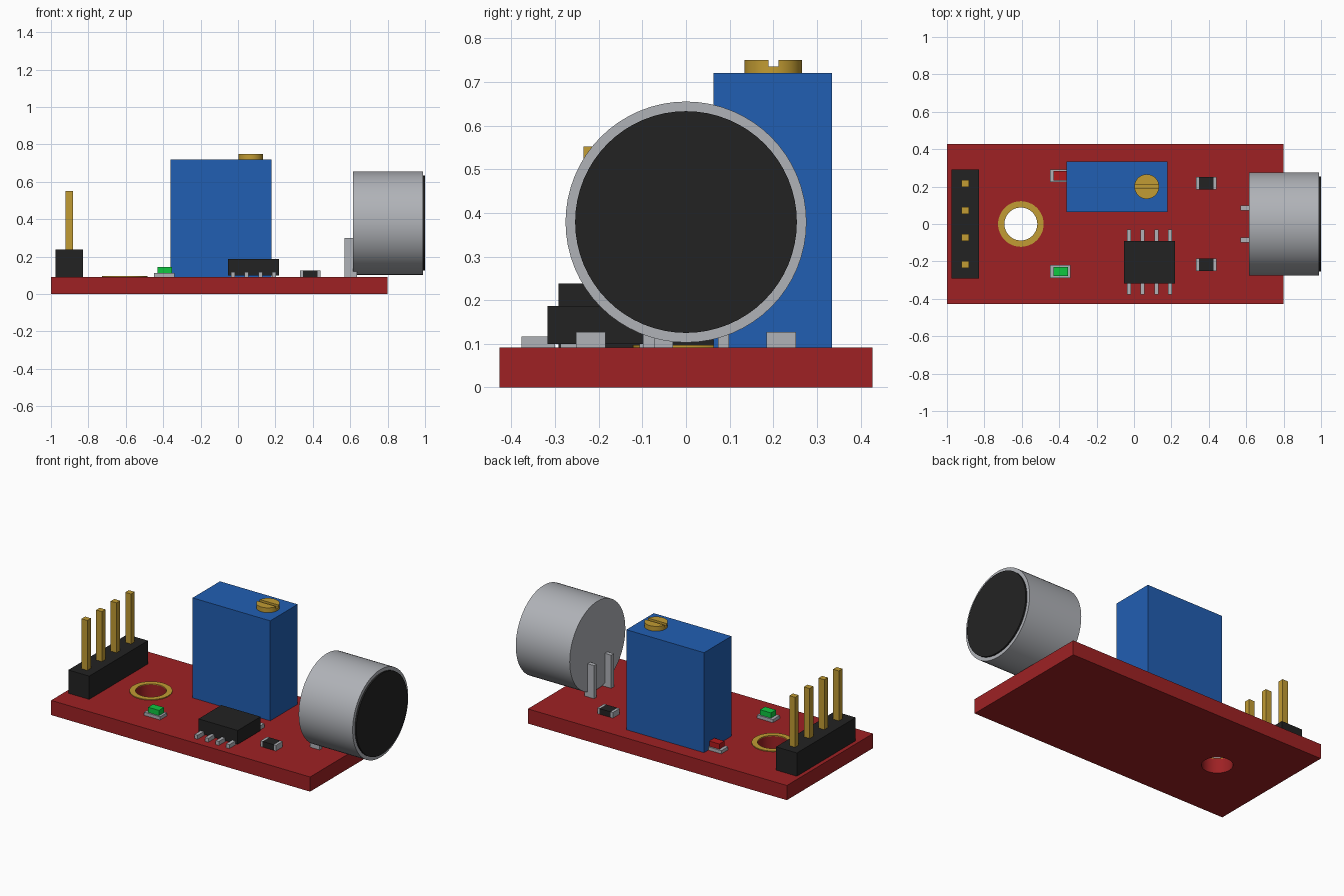
import bpy
import math

cube = bpy.data.objects.get("Cube")
if cube:
    bpy.data.objects.remove(cube, do_unlink=True)


def material(name, *srgb):
    """Flat material from sRGB values, stored as linear."""
    color = [((c + 0.055) / 1.055) ** 2.4 for c in srgb] + [1]
    mat = bpy.data.materials.new(name)
    mat.use_nodes = True
    mat.diffuse_color = color
    mat.node_tree.nodes["Principled BSDF"].inputs["Base Color"].default_value = color
    return mat


RED = material("board red", 0.62, 0.13, 0.14)
BLUE = material("housing blue", 0.13, 0.37, 0.70)
BLACK = material("plastic black", 0.135, 0.135, 0.135)
SILVER = material("metal silver", 0.69, 0.70, 0.72)
GOLD = material("contact gold", 0.76, 0.61, 0.20)
GREEN = material("lamp green", 0.06, 0.78, 0.25)
LAMP_RED = material("lamp red", 0.70, 0.10, 0.11)


def box(name, mat, x, y, z):
    """Box spanning the given (low, high) ranges."""
    bpy.ops.mesh.primitive_cube_add(size=1, location=[sum(r) / 2 for r in (x, y, z)])
    ob = bpy.context.object
    ob.scale = [r[1] - r[0] for r in (x, y, z)]
    bpy.ops.object.transform_apply(location=False, rotation=False, scale=True)
    ob.name = name
    ob.data.materials.append(mat)
    return ob


def around(center, width):
    return center - width / 2, center + width / 2


def arc(x, y, radius, start=0, sweep=math.tau, steps=48):
    angles = [start + sweep * i / steps for i in range(steps + (sweep < math.tau))]
    return [(x + radius * math.cos(a), y + radius * math.sin(a)) for a in angles]


def plate(name, mat, outlines, z0, z1):
    """Extruded flat shape; inner outlines become holes."""
    curve = bpy.data.curves.new(name, "CURVE")
    curve.dimensions = "2D"
    curve.fill_mode = "BOTH"
    curve.extrude = (z1 - z0) / 2
    for outline in outlines:
        spline = curve.splines.new("POLY")
        spline.points.add(len(outline) - 1)
        for point, (x, y) in zip(spline.points, outline):
            point.co = (x, y, 0, 1)
        spline.use_cyclic_u = True
    ob = bpy.data.objects.new(name, curve)
    ob.location.z = (z0 + z1) / 2
    bpy.context.collection.objects.link(ob)
    bpy.ops.object.select_all(action="DESELECT")
    ob.select_set(True)
    bpy.context.view_layer.objects.active = ob
    bpy.ops.object.convert(target="MESH")
    ob = bpy.context.object
    ob.name = name
    ob.data.materials.clear()
    ob.data.materials.append(mat)
    bpy.ops.object.shade_smooth_by_angle(angle=math.radians(30))
    return ob


def drum(name, mat, radius, x0, x1, z):
    """Cylinder lying along x."""
    bpy.ops.mesh.primitive_cylinder_add(vertices=64, radius=radius, depth=x1 - x0,
                                        location=((x0 + x1) / 2, 0, z),
                                        rotation=(0, math.pi / 2, 0))
    ob = bpy.context.object
    ob.name = name
    ob.data.materials.append(mat)
    bpy.ops.object.shade_smooth_by_angle(angle=math.radians(30))


TOP = 0.092

# Circuit board with plated mounting hole
corners = [(-1, -0.427), (0.8, -0.427), (0.8, 0.427), (-1, 0.427)]
plate("circuit_board", RED, [corners, arc(-0.605, 0, 0.088)], 0, TOP)
plate("hole_ring", GOLD, [arc(-0.605, 0, 0.122), arc(-0.605, 0, 0.088)], TOP, 0.097)

# Pin header
box("header_base", BLACK, (-0.975, -0.83), (-0.292, 0.292), (TOP, 0.238))
for i in range(4):
    box(f"header_pin_{i + 1}", GOLD, around(-0.903, 0.04),
        around(-0.217 + i * 0.1447, 0.036), (TOP, 0.552))

# Trimmer housing and slotted screw
box("trimmer_housing", BLUE, (-0.36, 0.18), (0.063, 0.335), (TOP, 0.72))
SX, SY, SR = 0.068, 0.2, 0.066
plate("screw_base", GOLD, [arc(SX, SY, SR)], 0.72, 0.735)
tilt = math.asin(0.0115 / SR)
for side, start in (("back", tilt), ("front", math.pi + tilt)):
    half = arc(SX, SY, SR, start, math.pi - 2 * tilt, 24)
    plate(f"screw_head_{side}", GOLD, [half], 0.735, 0.75)

# Indicator lamps
for name, mat, y in (("green", GREEN, -0.254), ("red", LAMP_RED, 0.258)):
    box(f"{name}_lamp_base", SILVER, around(-0.395, 0.11), around(y, 0.068), (TOP, 0.112))
    box(f"{name}_lamp_lens", mat, around(-0.392, 0.076), around(y, 0.05), (0.112, 0.145))

# Chip with leads on both long sides
box("chip_body", BLACK, (-0.053, 0.22), (-0.317, -0.09), (0.1, 0.187))
for i in range(4):
    for side, y in (("front", (-0.377, -0.3)), ("back", (-0.107, -0.03))):
        box(f"chip_lead_{side}_{i + 1}", SILVER, around(-0.027 + i * 0.0733, 0.022),
            y, (TOP, 0.117))

# Small resistors with metal end caps
for side, y in (("front", -0.218), ("back", 0.218)):
    box(f"resistor_{side}", BLACK, around(0.386, 0.078), around(y, 0.067), (TOP, 0.127))
    for end, x in (("right", 0.3395), ("left", 0.4325)):
        box(f"resistor_cap_{side}_{end}", SILVER, around(x, 0.015),
            around(y, 0.067), (TOP, 0.127))

# Microphone capsule with felt front and two legs
drum("microphone_can", SILVER, 0.276, 0.615, 0.99, 0.379)
drum("microphone_felt", BLACK, 0.254, 0.98, 1.0, 0.379)
for side, y in (("front", -0.085), ("back", 0.086)):
    box(f"microphone_leg_{side}", SILVER, (0.57, 0.635), around(y, 0.026), (TOP, 0.3))
